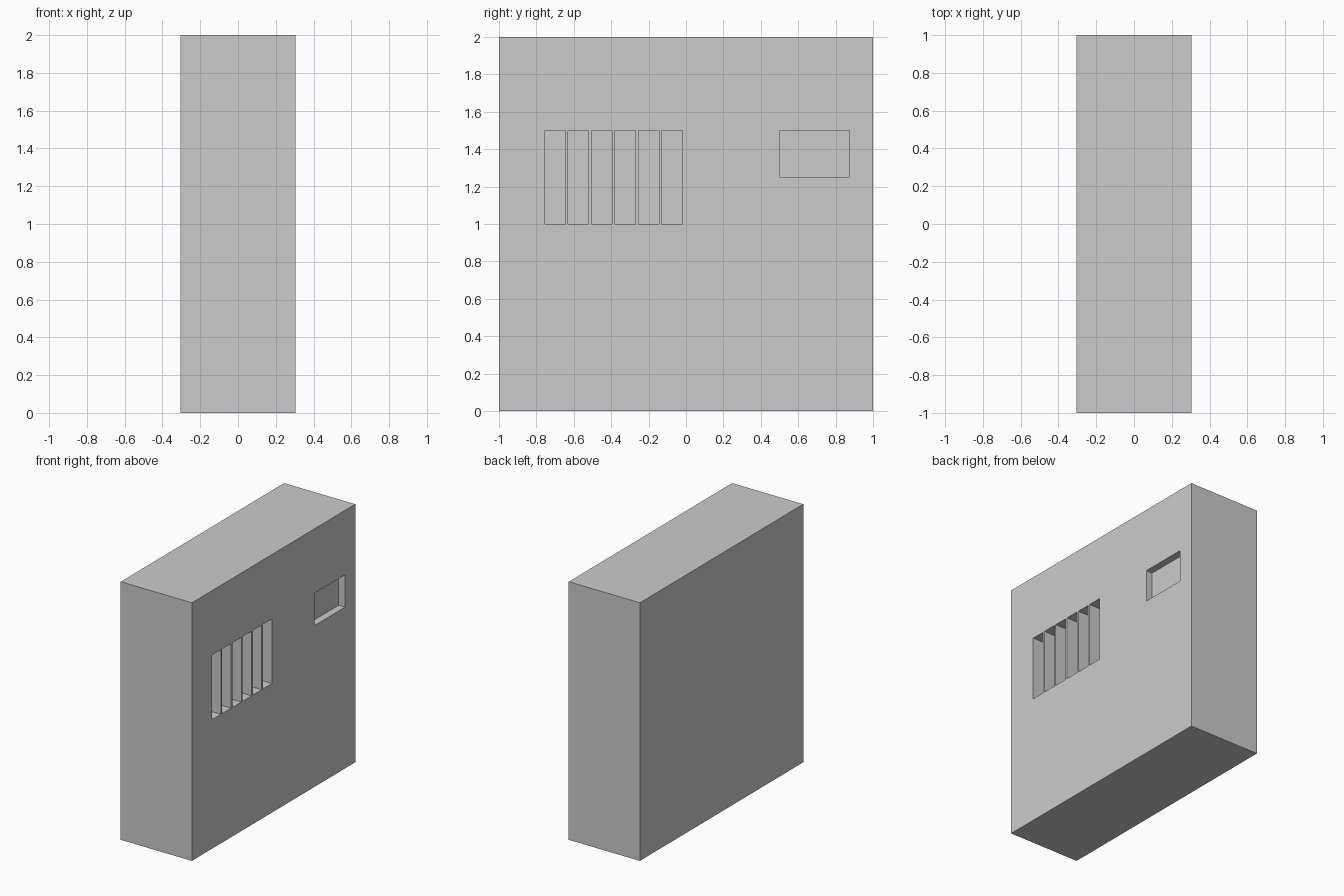
import bpy, bmesh
from mathutils import Matrix, Vector

if "Cube" in bpy.data.objects:
    bpy.data.objects.remove(bpy.data.objects["Cube"])

HALF_X = 0.305


def add_box(bm, lo, hi):
    lo, hi = Vector(lo), Vector(hi)
    m = Matrix.Translation((lo + hi) / 2) @ Matrix.Diagonal((*(hi - lo), 1))
    bmesh.ops.create_cube(bm, size=1, matrix=m)


def make_object(name, boxes):
    bm = bmesh.new()
    for lo, hi in boxes:
        add_box(bm, lo, hi)
    mesh = bpy.data.meshes.new(name)
    bm.to_mesh(mesh)
    bm.free()
    obj = bpy.data.objects.new(name, mesh)
    bpy.context.collection.objects.link(obj)
    return obj


def recess(y0, y1, z0, z1, depth):
    return (HALF_X - depth, y0, z0), (HALF_X + 0.1, y1, z1)


# Cabinet body
cabinet = make_object("cabinet", [((-HALF_X, -1, 0), (HALF_X, 1, 2))])

# Six deep vent slots and one shallow display panel on the right side
vents = [recess(-0.755 + 0.125 * i, -0.645 + 0.125 * i, 1.0, 1.5, 0.13)
         for i in range(6)]
panel = recess(0.5, 0.875, 1.25, 1.5, 0.055)
cutter = make_object("recess_cutter", vents + [panel])
cutter.hide_render = True
cutter.display_type = 'WIRE'

cut = cabinet.modifiers.new("recesses", 'BOOLEAN')
cut.operation = 'DIFFERENCE'
cut.solver = 'EXACT'
cut.object = cutter
